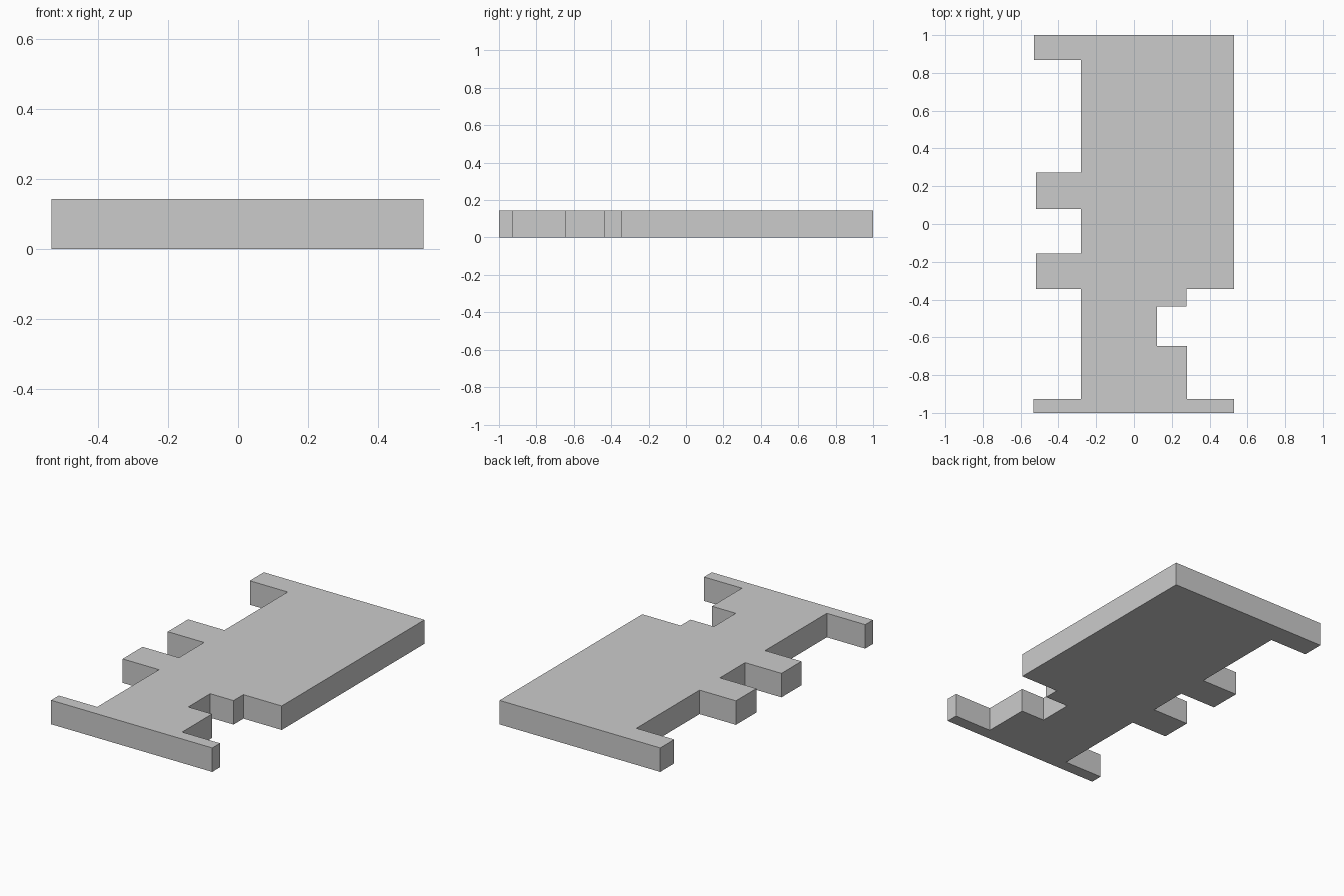
import bpy
import bmesh

if "Cube" in bpy.data.objects:
    bpy.data.objects.remove(bpy.data.objects["Cube"])

HEIGHT = 0.143

# Plan outline, counter-clockwise from the front left corner
outline = [
    (-0.533, -1.0), (0.53, -1.0), (0.53, -0.927), (0.28, -0.927),   # front strip
    (0.28, -0.645), (0.123, -0.645), (0.123, -0.438),               # deep notch
    (0.277, -0.438), (0.277, -0.345), (0.53, -0.345),               # notch step
    (0.53, 1.0), (-0.53, 1.0), (-0.53, 0.868), (-0.28, 0.868),      # back and back tab
]

# Left side tabs: back y, front y
for y_back, y_front in [(0.272, 0.08), (-0.157, -0.345)]:
    outline += [(-0.28, y_back), (-0.52, y_back), (-0.52, y_front), (-0.28, y_front)]
outline += [(-0.28, -0.927), (-0.533, -0.927)]

# Extrude the outline into a solid slab
bm = bmesh.new()
base = bm.faces.new([bm.verts.new((x, y, 0)) for x, y in outline])
top = bmesh.ops.extrude_face_region(bm, geom=[base], use_keep_orig=True)
bmesh.ops.translate(bm, vec=(0, 0, HEIGHT),
                    verts=[v for v in top["geom"] if isinstance(v, bmesh.types.BMVert)])
bmesh.ops.recalc_face_normals(bm, faces=bm.faces[:])

mesh = bpy.data.meshes.new("notched_slab")
bm.to_mesh(mesh)
bm.free()
slab = bpy.data.objects.new("notched_slab", mesh)
bpy.context.collection.objects.link(slab)
